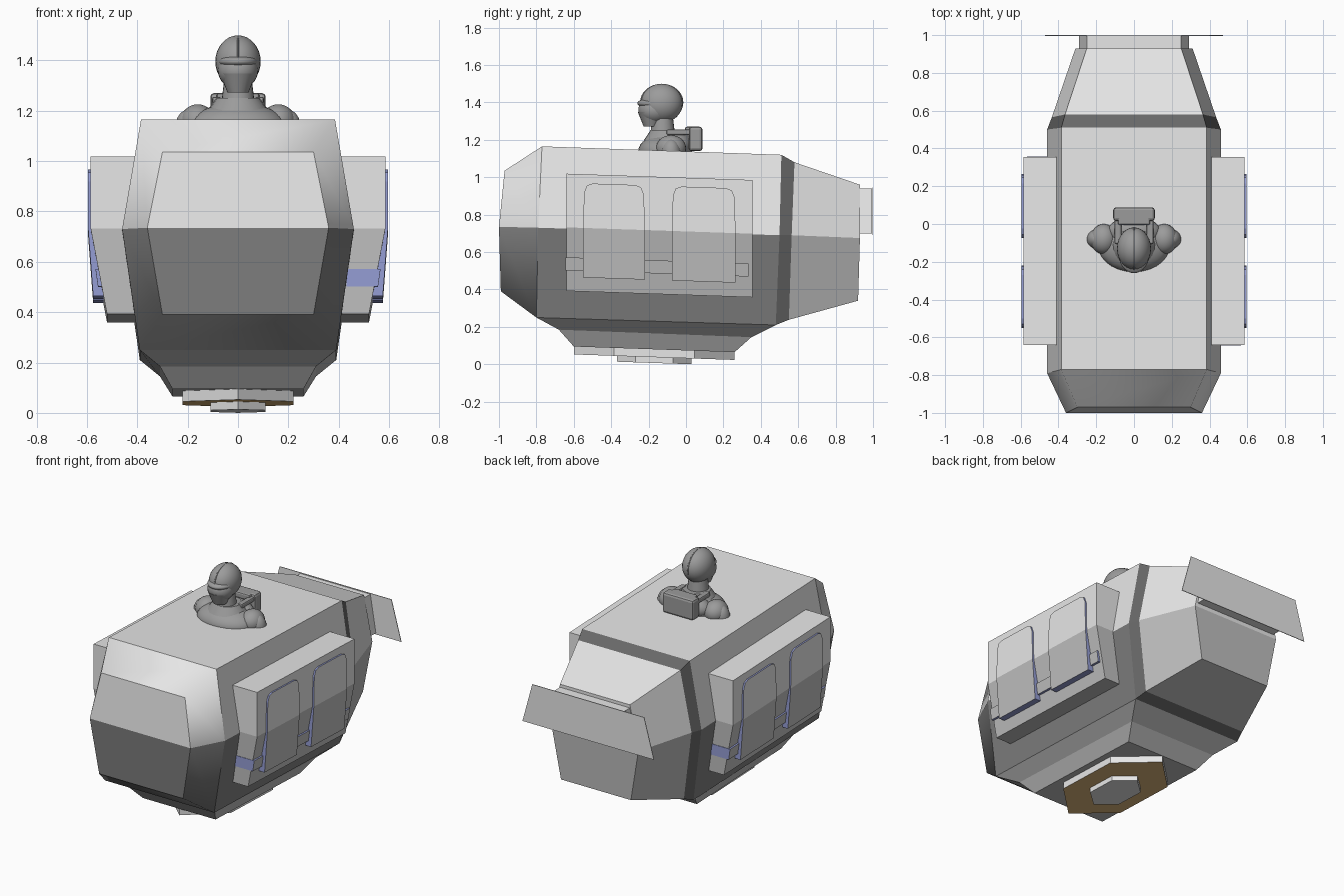
import bpy, bmesh, math
from mathutils import Vector

if "Cube" in bpy.data.objects:
    bpy.data.objects.remove(bpy.data.objects["Cube"])


def mat(name, r, g, b):
    m = bpy.data.materials.new(name)
    m.diffuse_color = (r, g, b, 1)
    m.use_nodes = True
    m.node_tree.nodes["Principled BSDF"].inputs["Base Color"].default_value = m.diffuse_color
    return m


GREY = mat("hull light grey", 0.8, 0.8, 0.8)
MID = mat("lower mid grey", 0.52, 0.52, 0.52)
DARK = mat("lower dark grey", 0.21, 0.21, 0.21)
BAND = mat("band dark grey", 0.14, 0.14, 0.14)
BLUE = mat("trim blue", 0.30, 0.34, 0.66)
BROWN = mat("underside brown", 0.74, 0.48, 0.20)
SUIT = mat("suit grey", 0.33, 0.33, 0.33)


def finish(name, bm, mats):
    bmesh.ops.recalc_face_normals(bm, faces=bm.faces[:])
    me = bpy.data.meshes.new(name)
    bm.to_mesh(me)
    bm.free()
    for m in mats:
        me.materials.append(m)
    ob = bpy.data.objects.new(name, me)
    bpy.context.collection.objects.link(ob)
    return ob


def face(bm, verts, mi=0, smooth=False):
    f = bm.faces.new(verts)
    f.material_index = mi
    f.smooth = smooth
    return f


def prism(name, a, b, mats=(GREY,), caps=(0, 0), side=lambda i: 0):
    """Solid between two matching outlines."""
    bm = bmesh.new()
    va, vb = [bm.verts.new(p) for p in a], [bm.verts.new(p) for p in b]
    n = len(a)
    face(bm, va, caps[0])
    face(bm, vb, caps[1])
    for i in range(n):
        j = (i + 1) % n
        face(bm, (va[i], va[j], vb[j], vb[i]), side(i))
    return finish(name, bm, mats)


def tilt(y):
    return -0.034 * (y + 0.14)


# Hull: five six-sided rings (half profile: top, waist, bottom), front to back
rings = [
    [(.30, -.97, 1.035), (.36, -1.0, .735), (.30, -.99, .39)],
    [(.385, -.77, 1.165), (.46, -.79, .73), (.39, -.80, .25)],
    [(.385, .51, 1.12), (.46, .50, .69), (.39, .48, .21)],
    [(.365, .58, 1.08), (.435, .565, .69), (.37, .55, .238)],
    [(.25, .93, .96), (.31, .93, .675), (.25, .92, .34)],
]
bm = bmesh.new()
R = []
for half in rings:
    full = half + [(-x, y, z) for x, y, z in reversed(half)]
    R.append([bm.verts.new(p) for p in full])
for s in range(4):
    for i in range(6):
        if s == 1 and i == 2:
            continue                      # keel goes here
        j = (i + 1) % 6
        lowmat = (1, 1, 2, 3)[s]
        mi = 2 if s == 2 else (lowmat if i in (1, 2, 3) else 0)
        face(bm, (R[s][i], R[s][j], R[s + 1][j], R[s + 1][i]), mi, s == 0)
for k, lowmat in ((0, 1), (4, 3)):        # end caps, split at the waist
    r = R[k]
    face(bm, (r[0], r[1], r[4], r[5]))
    face(bm, (r[1], r[2], r[3], r[4]), lowmat)
# Keel: two stepped chamfers and a flat bottom
prev = [R[1][2], R[1][3], R[2][3], R[2][2]]
for w, y0, z0, y1, z1 in ((.31, -.68, .185, .35, .145), (.26, -.60, .095, .26, .065)):
    cur = [bm.verts.new(p) for p in ((w, y0, z0), (-w, y0, z0), (-w, y1, z1), (w, y1, z1))]
    for i in range(4):
        j = (i + 1) % 4
        face(bm, (prev[i], prev[j], cur[j], cur[i]), 3)
    prev = cur
face(bm, prev, 3)
for e in bm.edges:                        # only the nose surround is smooth
    if len({f.smooth for f in e.link_faces}) > 1:
        e.smooth = False
finish("hull", bm, (GREY, DARK, BAND, MID))


# Hexagonal plates underneath
def hexagon(rad, width, z):
    out = []
    for k in range(6):
        a = math.radians(90 + 60 * k)
        y = -.17 + rad * math.sin(a)
        out.append((width / .866 * math.cos(a), y, z + tilt(y)))
    return out


prism("bottom_plate", hexagon(.43, .22, .037), hexagon(.43, .22, .085), (GREY, BROWN), caps=(1, 0))
prism("bottom_hatch", hexagon(.2, .11, .006), hexagon(.2, .11, .05))

# Rear connector and thin flared tail plate
prism("rear_connector",
      [(-.25, .92, .94), (.25, .92, .94), (.29, .92, .70), (-.29, .92, .70)],
      [(-.25, .995, .94), (.25, .995, .94), (.29, .995, .70), (-.29, .995, .70)])
tail = [(-.40, .945), (.40, .945), (.47, .69), (-.47, .69)]
prism("tail_plate", [(x, .996, z) for x, z in tail], [(x, 1.0, z) for x, z in tail])


# Side pods with arched panels and a trim bar
def extrude_y(name, prof, y0, y1, s, **kw):
    return prism(name, [(s * x, y0, z + tilt(y0)) for x, z in prof],
                 [(s * x, y1, z + tilt(y1)) for x, z in prof], **kw)


def arched_panel(name, y0, y1, s):
    pts = [(y0, .45), (y1, .45), (y1, .715), (y1 - .005, .905), (y1 - .02, .942), (y1 - .05, .954),
           (y0 + .05, .954), (y0 + .02, .942), (y0 + .005, .905), (y0, .715)]
    bm = bmesh.new()
    outer, inner = [], []
    for y, z in pts:
        x = .595 - .075 * max(0, .715 - z)
        outer.append(bm.verts.new((s * x, y, z + tilt(y))))
        inner.append(bm.verts.new((s * .5, y, z + tilt(y))))
    face(bm, outer[2:])
    face(bm, (outer[0], outer[1], outer[2], outer[9]), 2)
    face(bm, inner, 1)
    for i in range(10):
        j = (i + 1) % 10
        face(bm, (outer[i], outer[j], inner[j], inner[i]), 1)
    finish(name, bm, (GREY, BLUE, MID))


pod_top = [(.37, 1.002), (.585, 1.002), (.585, .715), (.37, .715)]
pod_low = [(.37, .715), (.585, .715), (.52, .375), (.36, .375)]
bar = [(.43, .555), (.566, .555), (.556, .485), (.43, .485)]
for s, tag in ((1, "right"), (-1, "left")):
    extrude_y(tag + "_pod_upper", pod_top, -.64, .355, s)
    extrude_y(tag + "_pod_lower", pod_low, -.64, .355, s, mats=(MID,))
    b0, b1 = (-.643, .335) if s > 0 else (-.62, .358)
    extrude_y(tag + "_trim_bar", bar, b0, b1, s, mats=(MID, BLUE), caps=(1, 1),
              side=lambda i: 0 if i == 1 else 1)
    arched_panel(tag + "_front_panel", -.55, -.22, s)
    arched_panel(tag + "_back_panel", -.075, .265, s)


# Rider: rounded and bevelled parts
def ball(name, c, r):
    bpy.ops.mesh.primitive_uv_sphere_add(segments=28, ring_count=16, radius=1, location=c)
    ob = bpy.context.object
    ob.name, ob.scale = name, r
    ob.data.materials.append(SUIT)
    bpy.ops.object.shade_smooth()
    return ob


def block(name, c, size, bevel=.01, rot=(0, 0, 0)):
    bpy.ops.mesh.primitive_cube_add(size=1, location=c, rotation=rot)
    ob = bpy.context.object
    ob.name = name
    for v in ob.data.vertices:
        v.co = Vector(a * b for a, b in zip(v.co, size))
    ob.data.materials.append(SUIT)
    m = ob.modifiers.new("bevel", 'BEVEL')
    m.width, m.segments = bevel, 2
    return ob


def tube(name, c, r1, r2, h, sy=1.0):
    bpy.ops.mesh.primitive_cone_add(vertices=24, radius1=r1, radius2=r2, depth=h, location=c)
    ob = bpy.context.object
    ob.name, ob.scale = name, (1, sy, 1)
    ob.data.materials.append(SUIT)
    bpy.ops.object.shade_smooth_by_angle(angle=math.radians(40))
    return ob


ball("helmet_dome", (0, -.13, 1.395), (.09, .112, .104))
ball("helmet_jaw", (0, -.17, 1.36), (.08, .085, .075))
tube("helmet_chin", (0, -.185, 1.31), .042, .072, .075, 1.0)
ball("visor", (0, -.17, 1.395), (.078, .09, .03))
ball("helmet_crest", (0, -.13, 1.40), (.014, .116, .1))
tube("neck", (0, -.125, 1.26), .07, .055, .12)
tube("collar", (0, -.11, 1.225), .12, .085, .05, .95)
ball("torso", (0, -.115, 1.14), (.19, .14, .09))
ball("upper_back", (0, -.04, 1.17), (.14, .08, .075))
for s, tag in ((1, "right"), (-1, "left")):
    ball(tag + "_shoulder", (s * .16, -.08, 1.155), (.07, .08, .07))
    ball(tag + "_arm", (s * .195, -.08, 1.13), (.055, .052, .075))
    block(tag + "_strap", (s * .085, -.04, 1.24), (.035, .13, .03), .008)
block("backpack", (0, .052, 1.205), (.22, .072, .13), .015)
block("backpack_flap", (0, .035, 1.25), (.17, .08, .04), .01)
